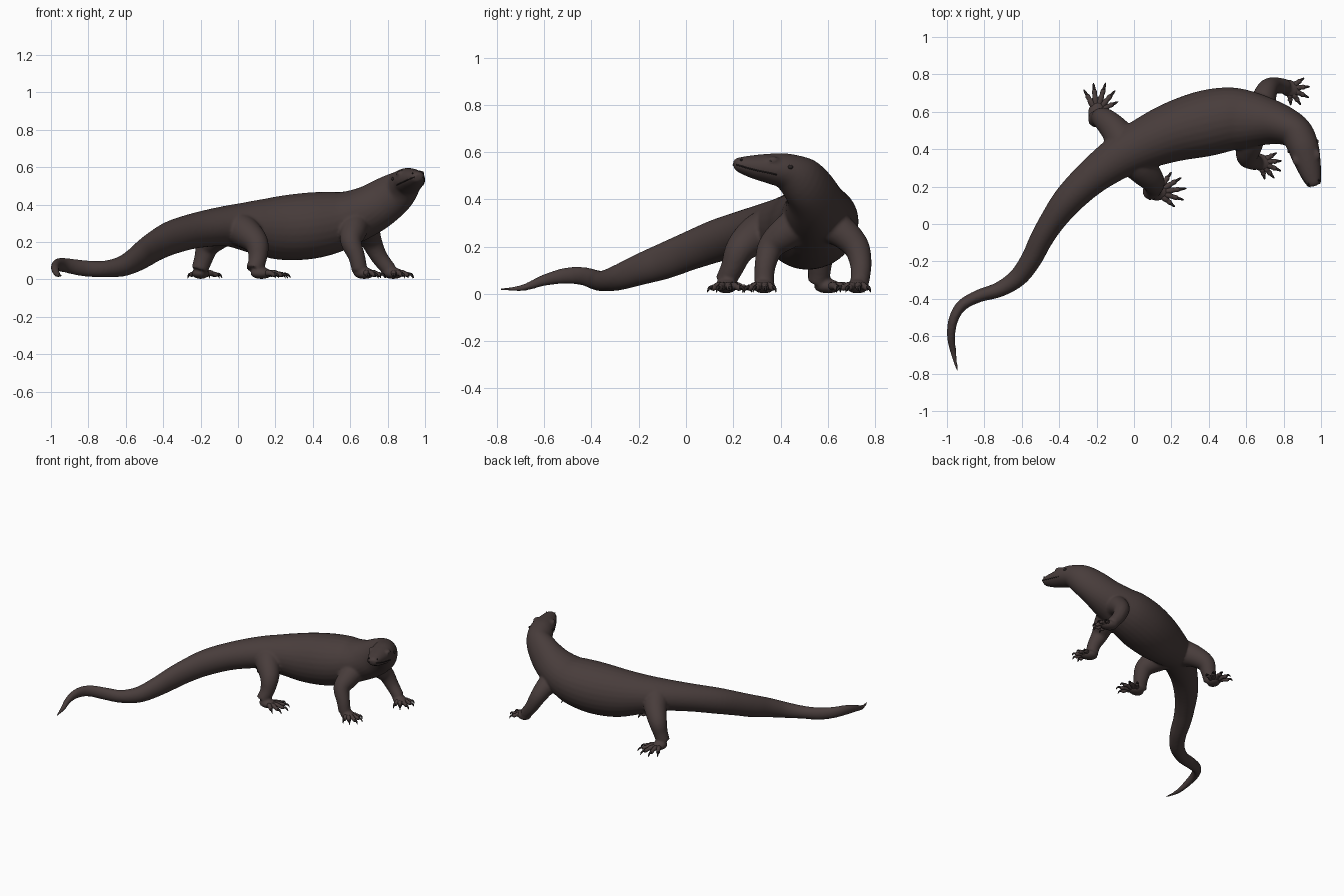
import bpy, bmesh, math
from mathutils import Vector, Matrix

cube = bpy.data.objects.get("Cube")
if cube:
    bpy.data.objects.remove(cube, do_unlink=True)


def material(name, colour):
    mat = bpy.data.materials.new(name)
    mat.use_nodes = True
    mat.diffuse_color = (*colour, 1)
    bsdf = next(n for n in mat.node_tree.nodes if n.type == 'BSDF_PRINCIPLED')
    bsdf.inputs["Base Color"].default_value = (*colour, 1)
    bsdf.inputs["Roughness"].default_value = 0.7
    return mat


SKIN = material("dark brown skin", (0.065, 0.046, 0.044))
DARK = material("near black claw", (0.022, 0.017, 0.017))
UP = Vector((0, 0, 1))
SIDEWAYS = Vector((1, 0, 0))


def sample(stations, u):
    """Smoothly interpolate every value of the stations at position u."""
    last = len(stations) - 1
    i = min(int(u), last - 1)
    f = u - i
    a, b, c, d = (stations[min(max(k, 0), last)] for k in range(i - 1, i + 3))
    return [q + 0.5 * f * (r - p + f * (2 * p - 5 * q + 4 * r - s + f * (3 * (q - r) + s - p)))
            for p, q, r, s in zip(a, b, c, d)]


def section_point(stations, u, angle, ref=UP):
    """Point on the skin at position u along the path, angle around it."""
    last = len(stations) - 1
    x, y, z, wide, high = sample(stations, u)
    ahead = Vector(sample(stations, min(u + 0.1, last))[:3])
    behind = Vector(sample(stations, max(u - 0.1, 0))[:3])
    tangent = (ahead - behind).normalized()
    side = tangent.cross(ref).normalized()
    top = side.cross(tangent)
    return (Vector((x, y, z)) + side * max(wide, 0.001) * math.cos(angle)
            + top * max(high, 0.001) * math.sin(angle))


def loft(bm, stations, ref=UP, sides=28, steps=5):
    """Closed tube skinned through elliptical stations."""
    rings = []
    count = (len(stations) - 1) * steps
    for k in range(count + 1):
        rings.append([bm.verts.new(section_point(stations, k / steps, math.tau * j / sides, ref))
                      for j in range(sides)])
    faces = [bm.faces.new(rings[0]), bm.faces.new(rings[-1])]
    for lower, upper in zip(rings, rings[1:]):
        for j in range(sides):
            n = (j + 1) % sides
            faces.append(bm.faces.new((lower[j], lower[n], upper[n], upper[j])))
    bmesh.ops.recalc_face_normals(bm, faces=faces)


def ball(bm, centre, size, turn=0):
    matrix = (Matrix.Translation(centre) @ Matrix.Rotation(turn, 4, 'Z')
              @ Matrix.Diagonal((*size, 1)))
    bmesh.ops.create_uvsphere(bm, u_segments=20, v_segments=12, radius=1, matrix=matrix)


def finish(bm, name, mat):
    mesh = bpy.data.meshes.new(name)
    bm.to_mesh(mesh)
    bm.free()
    mesh.materials.append(mat)
    mesh.polygons.foreach_set("use_smooth", [True] * len(mesh.polygons))
    obj = bpy.data.objects.new(name, mesh)
    bpy.context.collection.objects.link(obj)
    return obj


# Spine from tail tip to snout: x, y, z, half width, half height
spine = [
    (-.945, -.785, .02, .005, .005), (-.965, -.69, .026, .016, .014),
    (-.978, -.6, .058, .022, .024), (-.965, -.51, .077, .026, .034),
    (-.92, -.435, .075, .03, .039), (-.83, -.385, .06, .034, .043),
    (-.72, -.35, .055, .041, .044), (-.62, -.285, .07, .05, .055),
    (-.55, -.19, .105, .056, .067), (-.5, -.09, .14, .061, .077),
    (-.44, .01, .18, .068, .082), (-.35, .13, .225, .082, .09),
    (-.22, .255, .262, .096, .095), (-.06, .37, .285, .119, .109),
    (.08, .44, .28, .141, .141), (.22, .495, .275, .161, .17),
    (.37, .535, .285, .176, .178), (.5, .56, .305, .171, .167),
    (.6, .56, .33, .156, .145), (.7, .55, .37, .13, .132),
    (.79, .53, .425, .106, .122), (.865, .49, .478, .09, .105),
    (.9, .425, .518, .084, .078), (.92, .36, .53, .077, .065),
    (.94, .29, .538, .061, .051), (.955, .24, .545, .046, .037),
    (.965, .212, .55, .032, .025), (.968, .203, .55, .014, .012)]

# Legs from inside the body to the ankle: x, y, z, radius
legs = {
    "front_right": [(.63, .49, .3, .08), (.615, .42, .255, .072), (.605, .36, .2, .057),
                    (.635, .335, .12, .045), (.65, .33, .05, .042)],
    "front_left": [(.67, .58, .3, .08), (.69, .655, .265, .068), (.715, .72, .2, .056),
                   (.755, .74, .12, .045), (.81, .735, .05, .04)],
    "hind_right": [(-.02, .38, .28, .1), (.04, .3, .25, .085), (.1, .23, .19, .064),
                   (.105, .195, .11, .049), (.085, .165, .05, .044)],
    "hind_left": [(-.05, .42, .28, .1), (-.1, .5, .24, .078), (-.16, .56, .18, .062),
                  (-.185, .565, .11, .05), (-.205, .56, .05, .045)]}

# Feet: palm x, palm y, first toe angle, last toe angle, reach
feet = {"front_right": (.675, .33, 30, -75, .115), "front_left": (.83, .725, 35, -85, .11),
        "hind_right": (.125, .17, 55, -40, .15), "hind_left": (-.2, .6, 120, 25, .155)}

# Body, legs and palms fused into one skin
bm = bmesh.new()
loft(bm, spine)
for name, path in legs.items():
    loft(bm, [(*p, p[3]) for p in path], SIDEWAYS, 20)
    x, y, start, end, reach = feet[name]
    ball(bm, (x, y, .032), (.06, .046, .03), math.radians((start + end) / 2))

# Brow ridges
EYES = {"right": math.radians(142), "left": math.radians(38)}
for angle in EYES.values():
    ball(bm, section_point(spine, 23.15, angle) * 1.0 - UP * .004, (.018, .028, .017), .25)

body = finish(bm, "body", SKIN)
remesh = body.modifiers.new("fuse", 'REMESH')
remesh.mode = 'VOXEL'
remesh.voxel_size = 0.008
remesh.use_smooth_shade = True
soften = body.modifiers.new("soften", 'SMOOTH')
soften.factor = 0.5
soften.iterations = 6

# Toes with knuckles, and hooked claws
for name, (x, y, start, end, reach) in feet.items():
    toes, claws = bmesh.new(), bmesh.new()
    for k in range(5):
        angle = math.radians(start + (end - start) * k / 4)
        heading = Vector((math.cos(angle), math.sin(angle), 0))
        length = reach * (0.88, 1, 1.05, 0.98, 0.82)[k]

        def along(part, height, radius):
            return (*(Vector((x, y, height)) + heading * length * part), radius, radius)

        loft(toes, [along(.2, .032, .017), along(.45, .034, .016), along(.58, .03, .012),
                    along(.7, .026, .0135), along(.8, .022, .007)], sides=12, steps=3)
        loft(claws, [along(.74, .026, .009), along(.86, .028, .007),
                     along(.95, .019, .005), along(1, .006, .001)], sides=8, steps=3)
    finish(toes, name + "_toes", SKIN)
    finish(claws, name + "_claws", DARK)

# Mouth line running round the snout
bm = bmesh.new()
for flip in (False, True):
    line = []
    for k in range(11):
        u = 22.9 + 3.5 * k / 10
        angle = -math.radians(22 - k)
        point = section_point(spine, u, math.pi - angle if flip else angle)
        line.append((*point, .003, .003))
    loft(bm, line, sides=8, steps=2)
finish(bm, "mouth_line", DARK)

# Eyes, nostrils and ear openings
for side, angle in EYES.items():
    left = side == "left"
    for part, u, tilt, size in (("eye", 23.25, 30, .011), ("nostril", 25.6, 40, .005),
                                ("ear", 22.2, 12, .009)):
        bm = bmesh.new()
        turn = math.radians(tilt if left else 180 - tilt)
        ball(bm, section_point(spine, u, turn), (size * .8, size * 1.2, size), .25)
        finish(bm, side + "_" + part, DARK)
